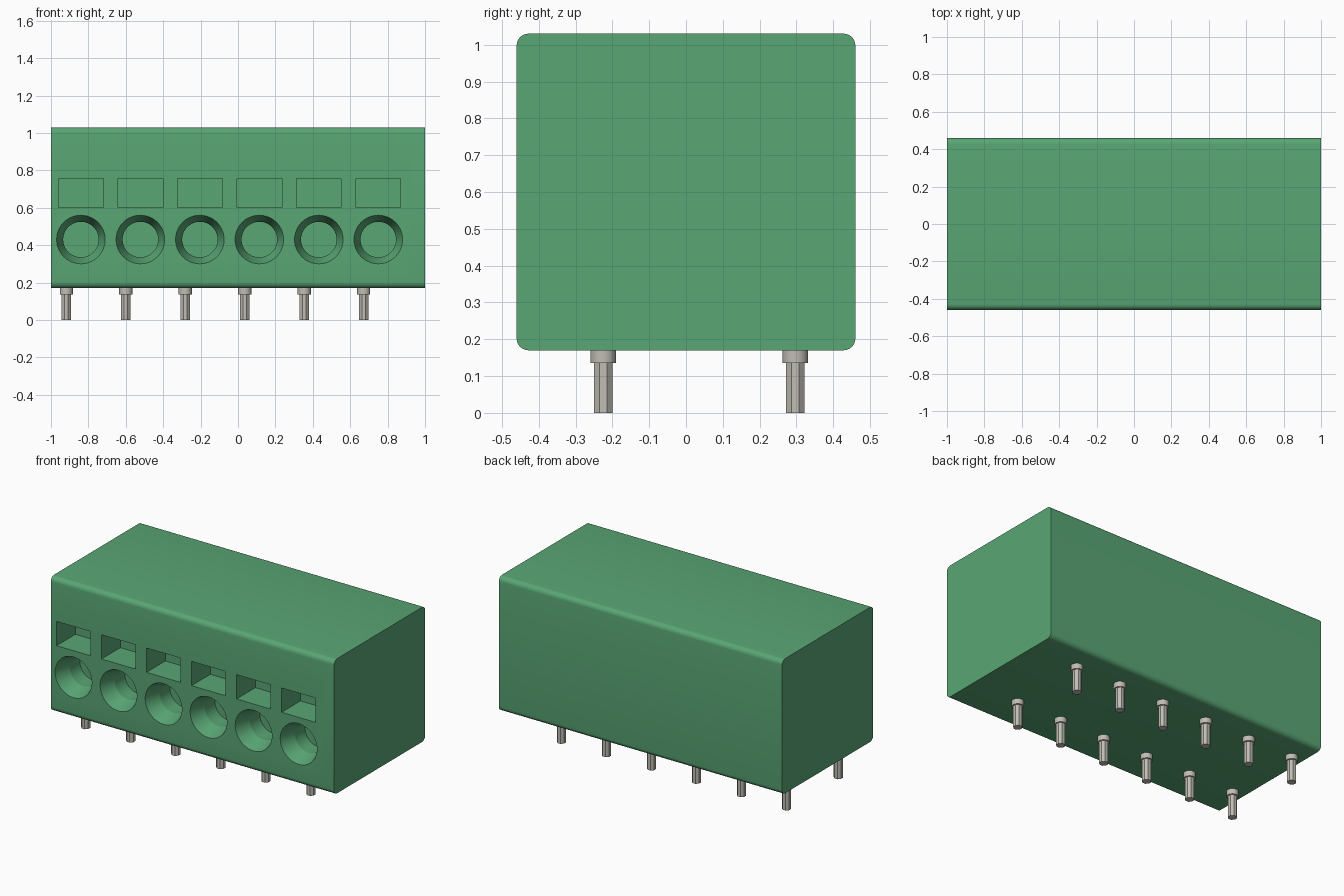
import bpy, bmesh, math
from mathutils import Matrix, Vector

cube = bpy.data.objects.get("Cube")
if cube:
    bpy.data.objects.remove(cube, do_unlink=True)


def material(name, rgb, metallic=0.0):
    m = bpy.data.materials.new(name)
    m.use_nodes = True
    m.diffuse_color = (*rgb, 1)
    bsdf = m.node_tree.nodes["Principled BSDF"]
    bsdf.inputs["Base Color"].default_value = (*rgb, 1)
    bsdf.inputs["Roughness"].default_value = 0.5
    return m


green = material("green plastic", (0.10, 0.38, 0.175))
metal = material("tin metal", (0.53, 0.51, 0.46))

COUNT, PITCH = 6, 0.318
FRONT, BACK, BOTTOM, TOP = -0.46, 0.46, 0.17, 1.03


def make_object(name, bm, mat):
    bmesh.ops.recalc_face_normals(bm, faces=bm.faces)
    mesh = bpy.data.meshes.new(name)
    bm.to_mesh(mesh)
    bm.free()
    mesh.materials.append(mat)
    obj = bpy.data.objects.new(name, mesh)
    bpy.context.collection.objects.link(obj)
    return obj


def shade(obj, degrees):
    bpy.ops.object.select_all(action="DESELECT")
    obj.select_set(True)
    bpy.context.view_layer.objects.active = obj
    bpy.ops.object.shade_smooth_by_angle(angle=math.radians(degrees))


def add_box(bm, lo, hi):
    lo, hi = Vector(lo), Vector(hi)
    size = hi - lo
    mat = Matrix.Translation((lo + hi) / 2) @ Matrix.Diagonal((*size, 1))
    return bmesh.ops.create_cube(bm, size=1, matrix=mat)["verts"]


def lathe(bm, profile, sides, matrix, phase=0.0):
    """Closed solid of revolution from (radius, height) pairs."""
    rings = []
    for r, h in profile:
        angles = [2 * math.pi * (i + phase) / sides for i in range(sides)]
        rings.append([bm.verts.new(matrix @ Vector((r * math.cos(a), r * math.sin(a), h)))
                      for a in angles])
    for a, b in zip(rings, rings[1:]):
        for i in range(sides):
            j = (i + 1) % sides
            bm.faces.new((a[i], a[j], b[j], b[i]))
    bm.faces.new(rings[0][::-1])
    bm.faces.new(rings[-1])


# Housing: block with its four lengthwise edges rounded
bm = bmesh.new()
add_box(bm, (-1, FRONT, BOTTOM), (1, BACK, TOP))
long_edges = [e for e in bm.edges if abs(e.verts[0].co.x - e.verts[1].co.x) > 1]
bmesh.ops.bevel(bm, geom=long_edges, offset=0.032, segments=6, profile=0.5, affect="EDGES")
housing = make_object("housing", bm, green)

# Wire entries (funnel then bore) and release slots, cut from the front
bm = bmesh.new()
for i in range(COUNT):
    x = -0.84 + i * PITCH
    inward = Matrix.Translation((x, FRONT, 0.43)) @ Matrix.Rotation(-math.pi / 2, 4, "X")
    lathe(bm, [(0.1335, -0.01), (0.095, 0.10), (0.095, 0.20)], 40, inward)
    add_box(bm, (x - 0.12, FRONT - 0.05, 0.60), (x + 0.12, FRONT + 0.19, 0.755))
cutter = make_object("opening_cutter", bm, green)
cutter.hide_render = True

cut = housing.modifiers.new("openings", "BOOLEAN")
cut.operation = "DIFFERENCE"
cut.solver = "EXACT"
cut.object = cutter
bpy.ops.object.select_all(action="DESELECT")
housing.select_set(True)
bpy.context.view_layer.objects.active = housing
bpy.ops.object.modifier_apply(modifier=cut.name)
bpy.data.objects.remove(cutter, do_unlink=True)
shade(housing, 18)

# Solder pins: octagonal leg under a round collar, two rows
for row, y in (("front", -0.225), ("back", 0.297)):
    for i in range(COUNT):
        place = Matrix.Translation((-0.918 + i * PITCH, y, 0))
        bm = bmesh.new()
        lathe(bm, [(0.027, 0), (0.027, 0.14)], 8, place, phase=0.5)
        lathe(bm, [(0.035, 0.136), (0.035, BOTTOM + 0.005)], 24, place)
        shade(make_object(f"{row}_pin_{i + 1}", bm, metal), 18)
